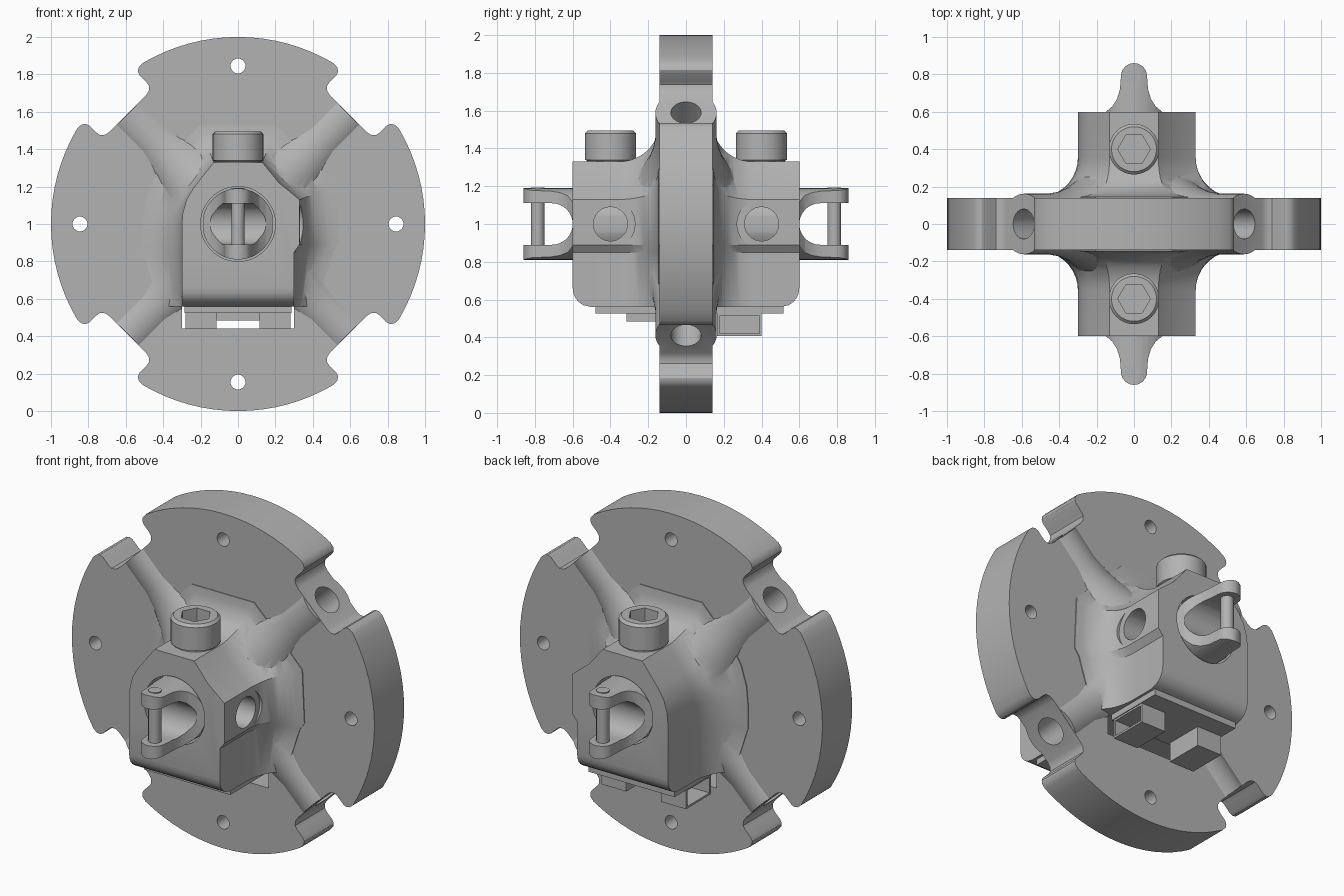
import bpy, bmesh, math
from mathutils import Matrix, Vector

cube = bpy.data.objects.get("Cube")
if cube:
    bpy.data.objects.remove(cube)

metal = bpy.data.materials.new("grey metal")
metal.use_nodes = True
GREY = (0.45, 0.45, 0.45, 1)
metal.diffuse_color = GREY
metal.node_tree.nodes["Principled BSDF"].inputs["Base Color"].default_value = GREY


def finish(bm, name):
    bmesh.ops.recalc_face_normals(bm, faces=bm.faces)
    mesh = bpy.data.meshes.new(name)
    bm.to_mesh(mesh)
    bm.free()
    mesh.materials.append(metal)
    obj = bpy.data.objects.new(name, mesh)
    bpy.context.collection.objects.link(obj)
    return obj


def loft(name, rings):
    bm = bmesh.new()
    loops = [[bm.verts.new(p) for p in ring] for ring in rings]
    n = len(loops[0])
    for a, b in zip(loops, loops[1:]):
        for i in range(n):
            j = (i + 1) % n
            bm.faces.new((a[i], a[j], b[j], b[i]))
    bm.faces.new(loops[0])
    bm.faces.new(loops[-1])
    return finish(bm, name)


def prism(name, pts, lo, hi, axis):
    place = {"x": lambda a, b, h: (h, a, b),
             "y": lambda a, b, h: (a, h, b),
             "z": lambda a, b, h: (a, b, h)}[axis]
    return loft(name, [[place(a, b, h) for a, b in pts] for h in (lo, hi)])


def box(name, x, y, z):
    return prism(name, [(x[0], y[0]), (x[1], y[0]), (x[1], y[1]), (x[0], y[1])], z[0], z[1], "z")


def lathe(name, profile, origin, direction, sides=48):
    # profile holds (radius, distance along direction)
    turn = Vector(direction).to_track_quat("Z", "Y").to_matrix().to_4x4()
    m = Matrix.Translation(origin) @ turn
    angles = [2 * math.pi * i / sides for i in range(sides)]
    return loft(name, [[m @ Vector((r * math.cos(t), r * math.sin(t), h)) for t in angles]
                       for r, h in profile])


def rod(name, r, lo, hi, origin, direction, sides=48):
    return lathe(name, [(r, lo), (r, hi)], origin, direction, sides)


def combine(obj, tool, operation="DIFFERENCE"):
    mod = obj.modifiers.new("cut", "BOOLEAN")
    mod.operation = operation
    mod.solver = "EXACT"
    mod.object = tool
    bpy.context.view_layer.update()
    graph = bpy.context.evaluated_depsgraph_get()
    mesh = bpy.data.meshes.new_from_object(obj.evaluated_get(graph))
    obj.modifiers.clear()
    obj.data = mesh
    bpy.data.objects.remove(tool)


X, Y, Z = Vector((1, 0, 0)), Vector((0, 1, 0)), Vector((0, 0, 1))
CENTRE = Vector((0, 0, 1))

# Disc with four rounded notches on the diagonals
half = [(.834, .135), (.84, .165), (.858, .185), (.88, .19), (.935, .19), (.955, .198), (.967, .215)]
notch = [(u, -v) for u, v in reversed(half)] + half
CORNER = 0.2475
outline = []
for k in range(4):
    diag = math.pi / 4 + k * math.pi / 2
    c, s = math.cos(diag), math.sin(diag)
    outline += [(u * c - v * s, 1 + u * s + v * c) for u, v in notch]
    for i in range(17):
        t = diag + CORNER + (math.pi / 2 - 2 * CORNER) * i / 16
        outline.append((math.cos(t), 1 + math.sin(t)))
body = prism("disc_and_hub", outline, -.14, .14, "y")

# Hub that flares into the disc on both faces
section = [(-.3, .56), (-.3, .85), (-.3, 1.0), (-.295, 1.06), (-.275, 1.13), (-.24, 1.19),
           (-.13, 1.33), (.13, 1.33), (.22, 1.22), (.33, 1.13), (.33, .89), (.3, .85), (.3, .56)]
FLARE = 0.21


def hub_ring(y):
    a = abs(y)
    inside = min(max(.355 - a, 0), FLARE)
    grow = FLARE - math.sqrt(FLARE ** 2 - inside ** 2)
    under = max(a - .5, 0)
    floor = .66 - math.sqrt(max(.01 - under ** 2, 0))
    ring = []
    for x, z in section:
        away = Vector((x, max(z - 1, 0))).normalized() * grow
        if z < .6:
            away *= .55
        ring.append((x + away.x, y, max(z, floor) + away.y))
    return ring


steps = [.6, .595, .585, .57, .545, .5, .355, .32, .285, .25, .22, .195, .175, .16, .15, .145]
combine(body, loft("hub", [hub_ring(-y) for y in steps] + [hub_ring(y) for y in reversed(steps)]), "UNION")

# Diagonal ridges leading out to the notches
diagonals = [Vector((a, 0, b)).normalized() for a in (-1, 1) for b in (-1, 1)]
for d in diagonals:
    ridge = [(.27, .1), (.27, .3), (.235, .37), (.2, .45), (.175, .54), (.162, .64), (.162, .832)]
    combine(body, lathe("ridge", ridge, CENTRE, d), "UNION")

# Lower slot, radial holes, mounting holes and bores
combine(body, box("slot", (-.3, .3), (-.7, .7), (.44, .5599)))
for d in diagonals:
    combine(body, rod("radial_hole", .08, .5, 1, CENTRE, d, 32))
for d in (X, -X, Z, -Z):
    combine(body, rod("mount_hole", .04, -.3, .3, CENTRE + d * .845, Y, 24))
for side in (-1, 1):
    combine(body, rod("main_bore", .2, .2, .8, CENTRE, Y * side))
    combine(body, rod("side_bore", .09, .1, .6, CENTRE + Y * side * .4, X, 32))
    combine(body, rod("spot_face", .13, .332, .6, CENTRE + Y * side * .4, X, 32))

# Each face carries a fork with its pin, a socket bolt and a bottom plate
flank = [(.185, .21), (.185, .58), (.15, .6), (.115, .63), (.09, .67), (.075, .72), (.07, .785)]
tip = [(.07 * math.cos(t), .79 + .07 * math.sin(t)) for t in [math.pi * i / 12 for i in range(1, 12)]]
plan = flank + tip + [(-x, y) for x, y in reversed(flank)]
arc = [math.pi / 2 + math.pi * i / 16 for i in range(17)]
gap = [(.95, 1.11)] + [(.71 + .11 * math.cos(t), 1 + .11 * math.sin(t)) for t in arc] + [(.95, .89)]
for side, tag in ((-1, "front"), (1, "back")):
    fork = prism(tag + "_fork", [(x, y * side) for x, y in plan], .75, 1.25, "z")
    combine(fork, rod("fork_round", .19, .1, 1, CENTRE, Y * side), "INTERSECT")
    combine(fork, prism("fork_gap", [(y * side, z) for y, z in gap], -.4, .4, "x"))
    rod(tag + "_pin", .036, .815, 1.193, Y * side * .785, Z, 24)

    place = Y * side * .4
    bolt = lathe(tag + "_bolt", [(.125, 1.3), (.125, 1.335), (.135, 1.34), (.135, 1.48), (.12, 1.495)],
                 place, Z)
    hexagon = [(.087 * math.cos(i * math.pi / 3), place.y + .087 * math.sin(i * math.pi / 3))
               for i in range(6)]
    combine(bolt, prism("hex_socket", hexagon, 1.41, 1.6, "z"))

box("front_plate", (-.285, .285), (-.48, -.15), (.525, .562))
box("back_plate", (-.285, .285), (.15, .515), (.525, .562))
box("front_connector", (-.115, .115), (-.315, -.15), (.485, .526))

# Hollow connectors opening outwards under the back plate
for side, tag in ((-1, "right"), (1, "left")):
    shell = box(tag + "_connector", sorted((.115 * side, .28 * side)), (.165, .4), (.408, .526))
    combine(shell, box("opening", sorted((.15 * side, .4 * side)), (.177, .388), (.42, .514)))

bpy.ops.object.select_all(action="DESELECT")
for obj in bpy.context.collection.objects:
    if obj.type == "MESH" and metal.name in obj.data.materials:
        obj.select_set(True)
        bpy.context.view_layer.objects.active = obj
bpy.ops.object.shade_smooth_by_angle(angle=math.radians(32))
